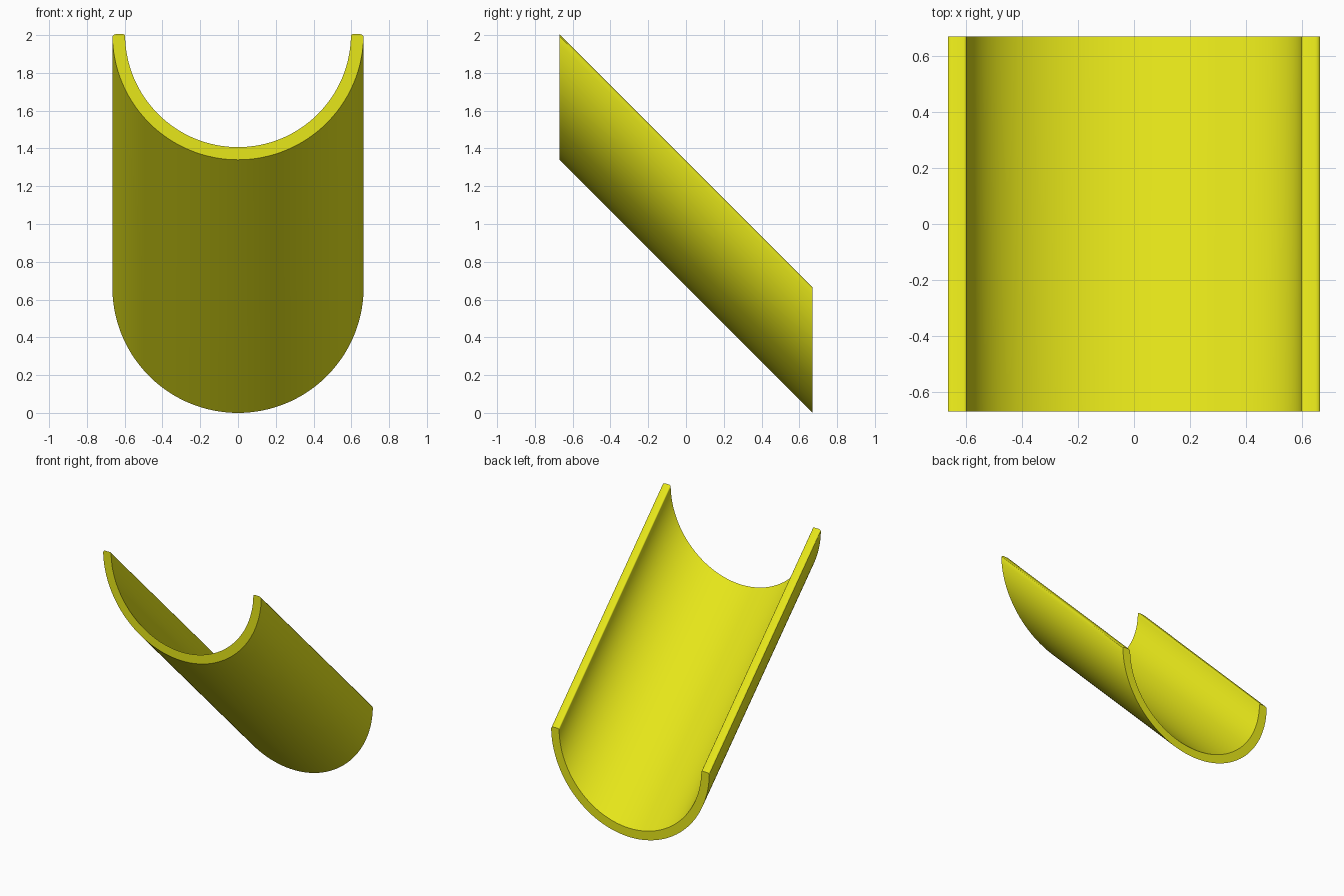
import bpy, bmesh
from math import sin, cos, pi

if "Cube" in bpy.data.objects:
    bpy.data.objects.remove(bpy.data.objects["Cube"])

R_OUT, R_IN, DEPTH = 0.665, 0.598, 0.67   # trough radii and half length in y
SLOPE = 1.0                               # drop in z per unit of y
LIP = 0.018                               # rounding of the rim corners
RIM_Z = 0.66                              # rim height at the low end
SEGS = 64


def arc(cx, cz, r, a0, a1, n):
    return [(cx + r * cos(a0 + (a1 - a0) * i / n), cz + r * sin(a0 + (a1 - a0) * i / n))
            for i in range(n + 1)]


# Half-ring cross-section with rounded rim corners (x, z relative to the rim)
t = LIP / R_OUT
profile = arc(0, 0, R_OUT, pi + t, 2 * pi - t, SEGS)
profile += arc(R_OUT - LIP, -LIP, LIP, 0, pi / 2, 4)[1:]
profile += arc(R_IN + LIP * 0.6, -LIP * 0.6, LIP * 0.6, pi / 2, pi, 4)
profile += arc(0, 0, R_IN, -t, -pi + t, SEGS)
profile += arc(-R_IN - LIP * 0.6, -LIP * 0.6, LIP * 0.6, 0, pi / 2, 4)
profile += arc(-R_OUT + LIP, -LIP, LIP, pi / 2, pi, 4)[:-1]

# Sloping trough: sheared extrusion with vertical end faces
bm = bmesh.new()
rings = []
for y in (-DEPTH, DEPTH):
    z0 = RIM_Z + (DEPTH - y) * SLOPE
    rings.append([bm.verts.new((x, y, z + z0)) for x, z in profile])
n = len(profile)
for i in range(n):
    j = (i + 1) % n
    bm.faces.new((rings[0][i], rings[0][j], rings[1][j], rings[1][i]))
bm.faces.new(rings[0])
bm.faces.new(rings[1][::-1])
bmesh.ops.remove_doubles(bm, verts=bm.verts, dist=1e-5)
bmesh.ops.recalc_face_normals(bm, faces=bm.faces)
low = min(v.co.z for v in bm.verts)
bmesh.ops.translate(bm, verts=bm.verts, vec=(0, 0, -low))

mesh = bpy.data.meshes.new("slide_trough")
bm.to_mesh(mesh)
bm.free()
trough = bpy.data.objects.new("slide_trough", mesh)
bpy.context.collection.objects.link(trough)

# Yellow material
mat = bpy.data.materials.new("yellow_plastic")
mat.diffuse_color = (0.8, 0.8, 0.01, 1)
mat.use_nodes = True
mat.node_tree.nodes["Principled BSDF"].inputs["Base Color"].default_value = mat.diffuse_color
mesh.materials.append(mat)

bpy.context.view_layer.objects.active = trough
trough.select_set(True)
bpy.ops.object.shade_smooth_by_angle()
